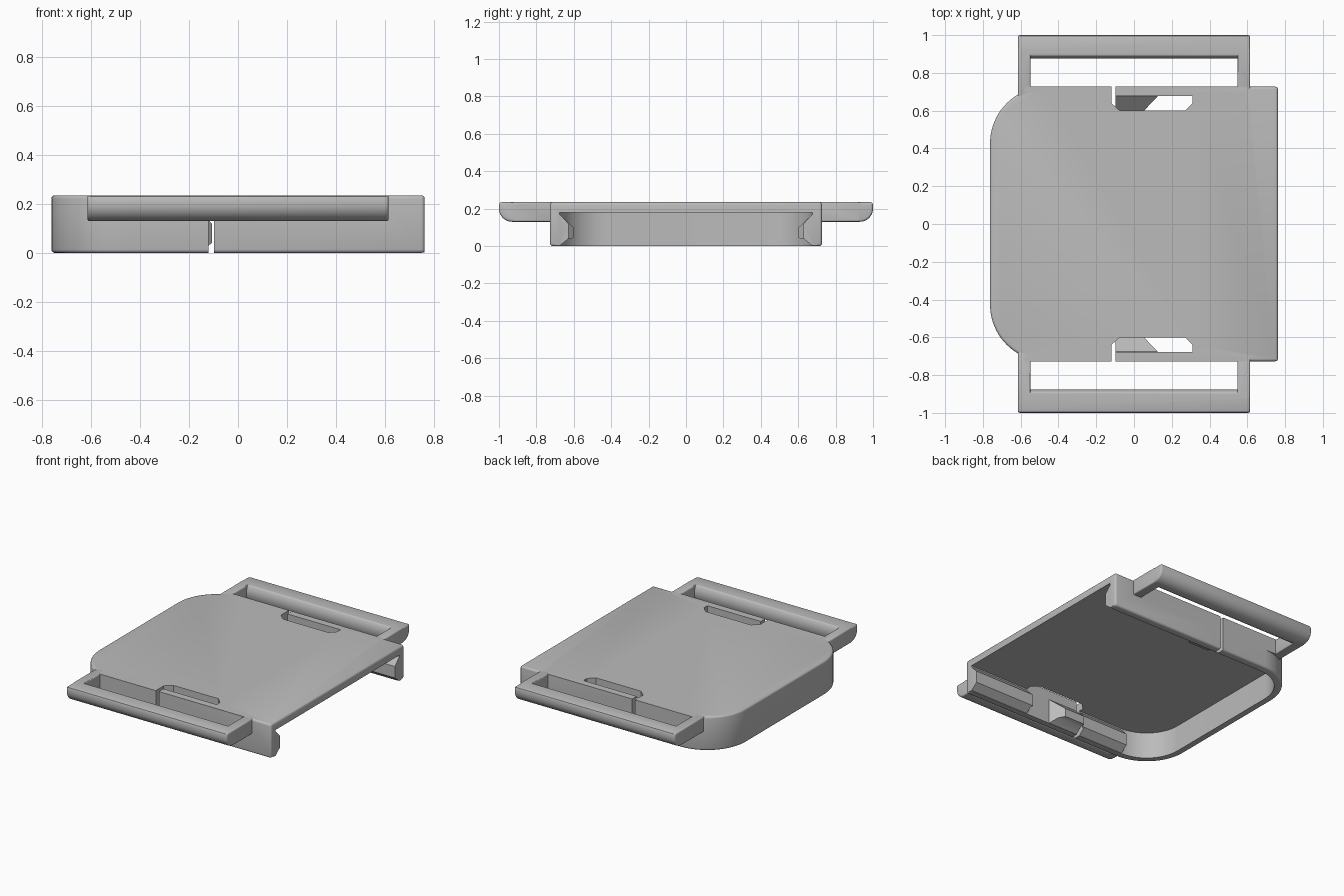
import bpy, bmesh, math

if "Cube" in bpy.data.objects:
    bpy.data.objects.remove(bpy.data.objects["Cube"], do_unlink=True)

grey = bpy.data.materials.new("plain_grey")
grey.use_nodes = True
grey.diffuse_color = (0.5, 0.5, 0.5, 1)
grey.node_tree.nodes["Principled BSDF"].inputs["Base Color"].default_value = (0.5, 0.5, 0.5, 1)

TOP, HALF_X, HALF_Y, INNER_Y = 0.235, 0.762, 0.727, 0.676
LOOP_X, LOOP_IN, LOOP_Z = 0.615, 0.548, 0.13


def prism(name, pts, axis, lo, hi, shear=None):
    """Extrude a 2D outline along x (pts are y,z) or z (pts are x,y)."""
    bm = bmesh.new()
    rings = []
    for end in (lo, hi):
        ring = []
        for a, b in pts:
            d = end + (shear(a, b) if shear and end == hi else 0)
            ring.append(bm.verts.new((d, a, b) if axis == "x" else (a, b, d)))
        rings.append(ring)
    bm.faces.new(rings[0])
    bm.faces.new(rings[1])
    n = len(pts)
    for i in range(n):
        j = (i + 1) % n
        bm.faces.new((rings[0][i], rings[0][j], rings[1][j], rings[1][i]))
    bmesh.ops.recalc_face_normals(bm, faces=bm.faces)
    me = bpy.data.meshes.new(name)
    bm.to_mesh(me)
    bm.free()
    me.materials.append(grey)
    ob = bpy.data.objects.new(name, me)
    bpy.context.collection.objects.link(ob)
    return ob


def box(name, x0, x1, y0, y1, z0, z1):
    return prism(name, [(x0, y0), (x1, y0), (x1, y1), (x0, y1)], "z", z0, z1)


def apply_mod(ob, mod):
    bpy.ops.object.select_all(action="DESELECT")
    bpy.context.view_layer.objects.active = ob
    ob.select_set(True)
    bpy.ops.object.modifier_apply(modifier=mod.name)


def bevel(ob, width, angle=50):
    m = ob.modifiers.new("bevel", "BEVEL")
    m.width, m.segments = width, 3
    m.limit_method, m.angle_limit = "ANGLE", math.radians(angle)
    apply_mod(ob, m)


def boolean(ob, other, op):
    m = ob.modifiers.new("bool", "BOOLEAN")
    m.operation, m.object, m.solver = op, other, "EXACT"
    apply_mod(ob, m)
    bpy.data.objects.remove(other, do_unlink=True)


def arc(cx, cy, r, a0, a1, n):
    return [(cx + r * math.cos(math.radians(a0 + (a1 - a0) * i / n)),
             cy + r * math.sin(math.radians(a0 + (a1 - a0) * i / n))) for i in range(n + 1)]


def plan(x_end, x_left, half_y, r):
    """Outline with a square right end and a rounded left end."""
    cx, cy = x_left + r, half_y - r
    return ([(x_end, -half_y), (x_end, half_y)] + arc(cx, cy, r, 90, 180, 20)
            + arc(cx, -cy, r, 180, 270, 20))


def side(pts, s):
    return [(a * s, b) for a, b in pts]


# Tray: top plate with a U-shaped wall, open at the right end
tray = prism("tray_shell", plan(HALF_X, -HALF_X, HALF_Y, 0.3), "z", 0, TOP)
bevel(tray, 0.014)
boolean(tray, prism("cavity", plan(1, 0.05 - HALF_X, INNER_Y, 0.25), "z", -0.1, 0.18), "DIFFERENCE")

lip = [(0.7, 0.17), (INNER_Y, 0.17), (0.628, 0.12), (0.628, 0.04), (INNER_Y, 0.002), (0.7, 0.002)]
slot = [(-0.12, 0.8), (-0.12, 0.64), (-0.075, 0.6), (0.27, 0.6), (0.31, 0.64),
        (0.31, 0.677), (-0.097, 0.677), (-0.097, 0.8)]
catch = [(0.69, 0.17), (INNER_Y, 0.17), (0.602, 0.1), (0.602, 0.043), (0.635, 0.036),
         (INNER_Y, 0.002), (0.69, 0.002)]
bar = ([(0.89, TOP), (0.985, TOP), (0.996, 0.231), (1, 0.22)]
       + arc(0.93, 0.2, 0.07, 0, -90, 10) + [(0.905, LOOP_Z), (0.884, 0.14), (0.875, 0.16), (0.875, 0.2)])

for s, label in ((-1, "front"), (1, "back")):
    # Inner guide lip and square top edge beside the loop
    boolean(tray, prism("lip", side(lip, s), "x", -0.465, HALF_X - 0.001), "UNION")
    y0, y1 = sorted((0.695 * s, HALF_Y * s))
    boolean(tray, box("edge", -0.58, 0.6, y0, y1, LOOP_Z, TOP), "UNION")
    # Slot through the plate and slit through the wall
    boolean(tray, prism("slot", [(x, y * s) for x, y in slot], "z", -0.1, 0.4), "DIFFERENCE")

    # Snap catch with a ramped end
    prism(label + "_snap_catch", side(catch, s), "x", -0.097, 0.055,
          lambda a, b: max(0, abs(a) - 0.602) * 0.95)

    # Strap loop: rounded bar and two arms
    loop = prism(label + "_strap_loop", side(bar, s), "x", -LOOP_X, LOOP_X)
    bevel(loop, 0.012, 60)
    for sx in (-1, 1):
        x0, x1 = sorted((LOOP_IN * sx, LOOP_X * sx))
        y0, y1 = sorted(((0.67 if sx < 0 else 0.7) * s, 0.93 * s))
        arm = box("arm", x0, x1, y0, y1, LOOP_Z, TOP)
        bevel(arm, 0.008)
        boolean(loop, arm, "UNION")

# Smooth shading with sharp creases
bpy.ops.object.select_all(action="DESELECT")
for ob in bpy.context.collection.objects:
    if ob.type == "MESH" and ob.name.startswith(("tray", "front_", "back_")):
        ob.select_set(True)
        bpy.context.view_layer.objects.active = ob
bpy.ops.object.shade_smooth_by_angle(angle=math.radians(35))
